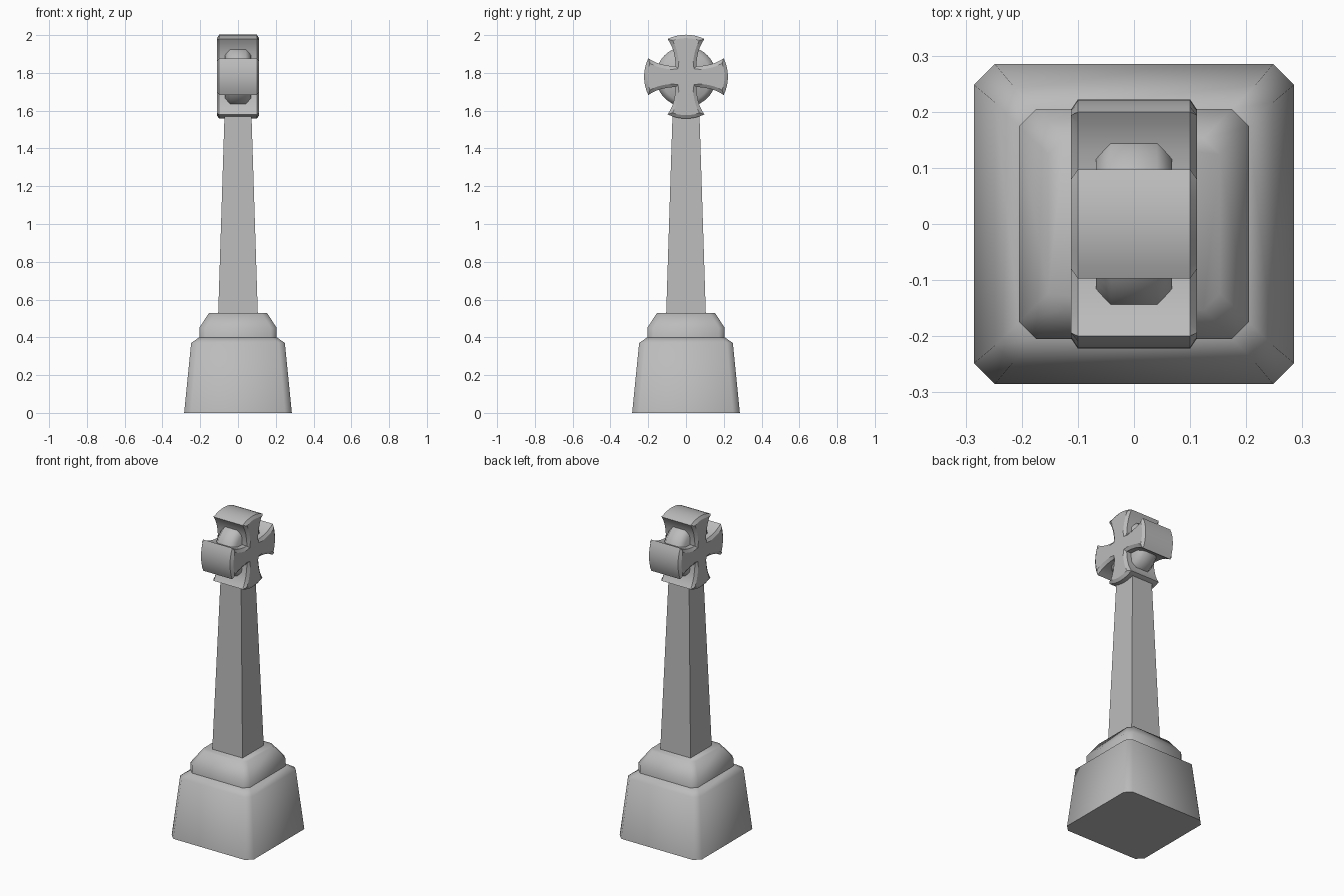
import bpy, bmesh, math

if "Cube" in bpy.data.objects:
    bpy.data.objects.remove(bpy.data.objects["Cube"])

stone = bpy.data.materials.new("grey_stone")
stone.diffuse_color = (0.5, 0.5, 0.5, 1)
stone.use_nodes = True
stone.node_tree.nodes["Principled BSDF"].inputs["Base Color"].default_value = stone.diffuse_color


def finish(name, bm, angle):
    bmesh.ops.recalc_face_normals(bm, faces=bm.faces[:])
    mesh = bpy.data.meshes.new(name)
    bm.to_mesh(mesh)
    bm.free()
    mesh.materials.append(stone)
    ob = bpy.data.objects.new(name, mesh)
    bpy.context.collection.objects.link(ob)
    bpy.ops.object.select_all(action='DESELECT')
    ob.select_set(True)
    bpy.context.view_layer.objects.active = ob
    bpy.ops.object.shade_smooth_by_angle(angle=math.radians(angle))
    return ob


def loft(name, rings, angle):
    """Skin a stack of matching point rings and cap both ends."""
    bm = bmesh.new()
    loops = [[bm.verts.new(p) for p in ring] for ring in rings]
    n = len(loops[0])
    for a, b in zip(loops, loops[1:]):
        for i in range(n):
            j = (i + 1) % n
            bm.faces.new((a[i], a[j], b[j], b[i]))
    bm.faces.new(loops[0][::-1])
    bm.faces.new(loops[-1])
    return finish(name, bm, angle)


def square(half, z, cut=0.0):
    """Square ring at height z, with corners cut off if asked."""
    if not cut:
        return [(-half, -half, z), (half, -half, z), (half, half, z), (-half, half, z)]
    h, c = half, half - cut
    return [(x, y, z) for x, y in ((-c, -h), (c, -h), (h, -c), (h, c),
                                   (c, h), (-c, h), (-h, c), (-h, -c))]


# Stepped plinth
loft("plinth_base", [square(0.285, 0, 0.037), square(0.248, 0.37, 0.031),
                     square(0.205, 0.40, 0.03)], 50)
loft("plinth_upper_step", [square(0.205, 0.38, 0.031), square(0.205, 0.45, 0.031),
                           square(0.153, 0.53, 0.029)], 50)

# Tapered shaft
loft("shaft", [square(0.105, 0.52), square(0.070, 1.62)], 30)

# Chamfered disc behind the cross arms
CZ = 1.78
SEG = 40
loft("disc", [[(x, r * math.cos(2 * math.pi * i / SEG), CZ + r * math.sin(2 * math.pi * i / SEG))
               for i in range(SEG)]
              for x, r in ((-0.068, 0.131), (-0.041, 0.16), (0.041, 0.16), (0.068, 0.131))], 50)

# Flared cross: one arm outline (along, across) repeated four times
flare = [(0.075, 0.056), (0.10, 0.059), (0.13, 0.065), (0.155, 0.073), (0.18, 0.085)]
arc = [(0.222 * math.cos(a), 0.222 * math.sin(a))
       for a in (math.radians(-26 + 6.5 * k) for k in range(9))]
arm = [(0.055, -0.055)] + [(u, -v) for u, v in flare] + arc + flare[::-1]
outline = []
for k in range(4):
    c, s = ((1, 0), (0, 1), (-1, 0), (0, -1))[k]
    outline += [(u * c - v * s, u * s + v * c) for u, v in arm]

bm = bmesh.new()
sides = [[bm.verts.new((x, y, CZ + z)) for y, z in outline] for x in (-0.1, 0.1)]
n = len(outline)
for i in range(n):
    j = (i + 1) % n
    bm.faces.new((sides[0][i], sides[0][j], sides[1][j], sides[1][i]))
fronts = [bm.faces.new(sides[0][::-1]), bm.faces.new(sides[1])]
bmesh.ops.recalc_face_normals(bm, faces=bm.faces[:])
# Raised bevelled faces on both sides
bmesh.ops.inset_individual(bm, faces=fronts, thickness=0.018, depth=0.012)
finish("flared_cross", bm, 30)
